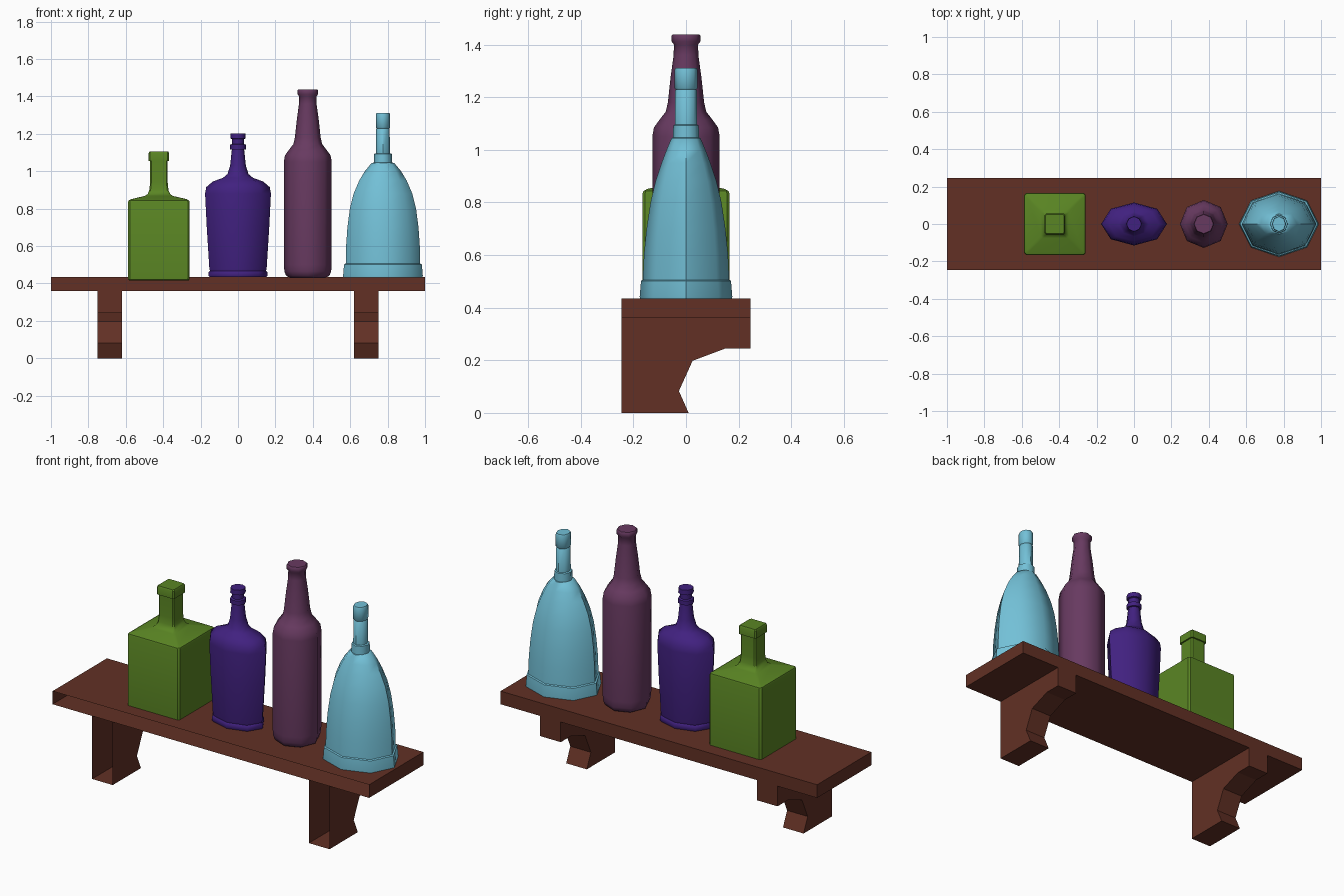
import bpy, bmesh, math


def material(name, rgb):
    m = bpy.data.materials.new(name)
    m.diffuse_color = (*rgb, 1)
    return m


WOOD = material("brown wood", (0.122, 0.030, 0.018))
GREEN = material("green glass", (0.102, 0.235, 0.017))
PURPLE = material("purple glass", (0.053, 0.015, 0.215))
MAUVE = material("mauve glass", (0.137, 0.042, 0.118))
BLUE = material("light blue glass", (0.171, 0.530, 0.680))


def finish(name, bm, mat, smooth=None):
    mesh = bpy.data.meshes.new(name)
    bm.to_mesh(mesh)
    bm.free()
    mesh.materials.append(mat)
    ob = bpy.data.objects.new(name, mesh)
    bpy.context.collection.objects.link(ob)
    if smooth:
        bpy.ops.object.select_all(action='DESELECT')
        ob.select_set(True)
        bpy.context.view_layer.objects.active = ob
        bpy.ops.object.shade_smooth_by_angle(angle=math.radians(smooth))


def prism(name, profile, x0, x1, mat, open_edges):
    """Extrude a counter-clockwise (y, z) profile along x, leaving some sides open."""
    bm = bmesh.new()
    a = [bm.verts.new((x0, y, z)) for y, z in profile]
    b = [bm.verts.new((x1, y, z)) for y, z in profile]
    n = len(profile)
    bm.faces.new(a[::-1])
    bm.faces.new(b)
    for i in range(n):
        if i not in open_edges:
            j = (i + 1) % n
            bm.faces.new((a[i], a[j], b[j], b[i]))
    finish(name, bm, mat)


def octagon(rx, ry):
    return [(rx * math.cos(i * math.pi / 4), ry * math.sin(i * math.pi / 4)) for i in range(8)]


def chamfered_square(rx, ry):
    cx, cy = rx * 0.94, ry * 0.94
    if rx < 0.1:
        cx, cy = rx * 0.86, ry * 0.86
    return [(rx, -cy), (rx, cy), (cx, ry), (-cx, ry),
            (-rx, cy), (-rx, -cy), (-cx, -ry), (cx, -ry)]


def bottle(name, x, rows, mat, section, smooth):
    """Loft a cross-section through rows of (z, half width, half depth)."""
    bm = bmesh.new()
    rings = [[bm.verts.new((x + px, py, z)) for px, py in section(rx, ry)] for z, rx, ry in rows]
    for lo, hi in zip(rings, rings[1:]):
        for i in range(8):
            j = (i + 1) % 8
            bm.faces.new((lo[i], lo[j], hi[j], hi[i]))
    bm.faces.new(rings[0][::-1])
    bm.faces.new(rings[-1])
    finish(name, bm, mat, smooth)


# Shelf board and brackets, open on the wall side (-y)
D = 0.245
prism("shelf_board", [(-D, 0.36), (D, 0.36), (D, 0.435), (-D, 0.435)], -1, 1, WOOD, {3})
BRACKET = [(-D, 0), (0.01, 0), (-0.027, 0.083), (0.025, 0.198),
           (0.15, 0.245), (D, 0.245), (D, 0.36), (-D, 0.36)]
for side, x in (("left", -0.685), ("right", 0.685)):
    prism(side + "_bracket", BRACKET, x - 0.065, x + 0.065, WOOD, {6, 7})

# Square green bottle
green = [(0.415, 0.158), (0.422, 0.164), (0.44, 0.165), (0.835, 0.165), (0.843, 0.162),
         (0.851, 0.148), (0.868, 0.075), (0.878, 0.060), (0.9, 0.051), (0.94, 0.047),
         (1.055, 0.047), (1.056, 0.055), (1.097, 0.055), (1.105, 0.050)]
bottle("square_bottle", -0.423, [(z, r, r) for z, r in green], GREEN, chamfered_square, 35)

# Flattened purple bottle
purple = [(0.435, 0.153, 0.103), (0.442, 0.157, 0.106), (0.462, 0.157, 0.106),
          (0.468, 0.150, 0.100), (0.478, 0.153, 0.102), (0.70, 0.167, 0.110),
          (0.88, 0.176, 0.115), (0.915, 0.170, 0.110), (0.945, 0.135, 0.092),
          (0.965, 0.080, 0.066), (0.985, 0.056, 0.054), (1.03, 0.042, 0.042),
          (1.115, 0.033, 0.033), (1.117, 0.042, 0.042), (1.142, 0.042, 0.042),
          (1.146, 0.032, 0.032), (1.172, 0.032, 0.032), (1.175, 0.041, 0.041),
          (1.203, 0.040, 0.040)]
bottle("flat_bottle", 0, purple, PURPLE, octagon, 50)

# Tall mauve bottle
mauve = [(0.43, 0.095), (0.442, 0.116), (0.465, 0.125), (0.50, 0.128), (1.05, 0.128),
         (1.085, 0.122), (1.115, 0.100), (1.145, 0.077), (1.18, 0.069), (1.28, 0.058),
         (1.36, 0.047), (1.40, 0.046), (1.412, 0.055), (1.433, 0.055), (1.438, 0.051)]
bottle("tall_bottle", 0.373, [(z, r, r) for z, r in mauve], MAUVE, octagon, 50)

# Bell-shaped light blue bottle with a stepped neck
blue = [(0.433, 0.212, 0.175), (0.442, 0.213, 0.176), (0.502, 0.208, 0.171),
        (0.506, 0.199, 0.164), (0.60, 0.197, 0.160), (0.70, 0.190, 0.150),
        (0.80, 0.177, 0.135), (0.88, 0.157, 0.116), (0.95, 0.127, 0.093),
        (1.00, 0.097, 0.074), (1.045, 0.060, 0.055), (1.046, 0.048, 0.050),
        (1.093, 0.047, 0.048), (1.096, 0.037, 0.042), (1.226, 0.036, 0.041),
        (1.229, 0.033, 0.038), (1.234, 0.038, 0.043), (1.304, 0.038, 0.043),
        (1.311, 0.035, 0.040)]
bottle("bell_bottle", 0.775, blue, BLUE, octagon, 50)
